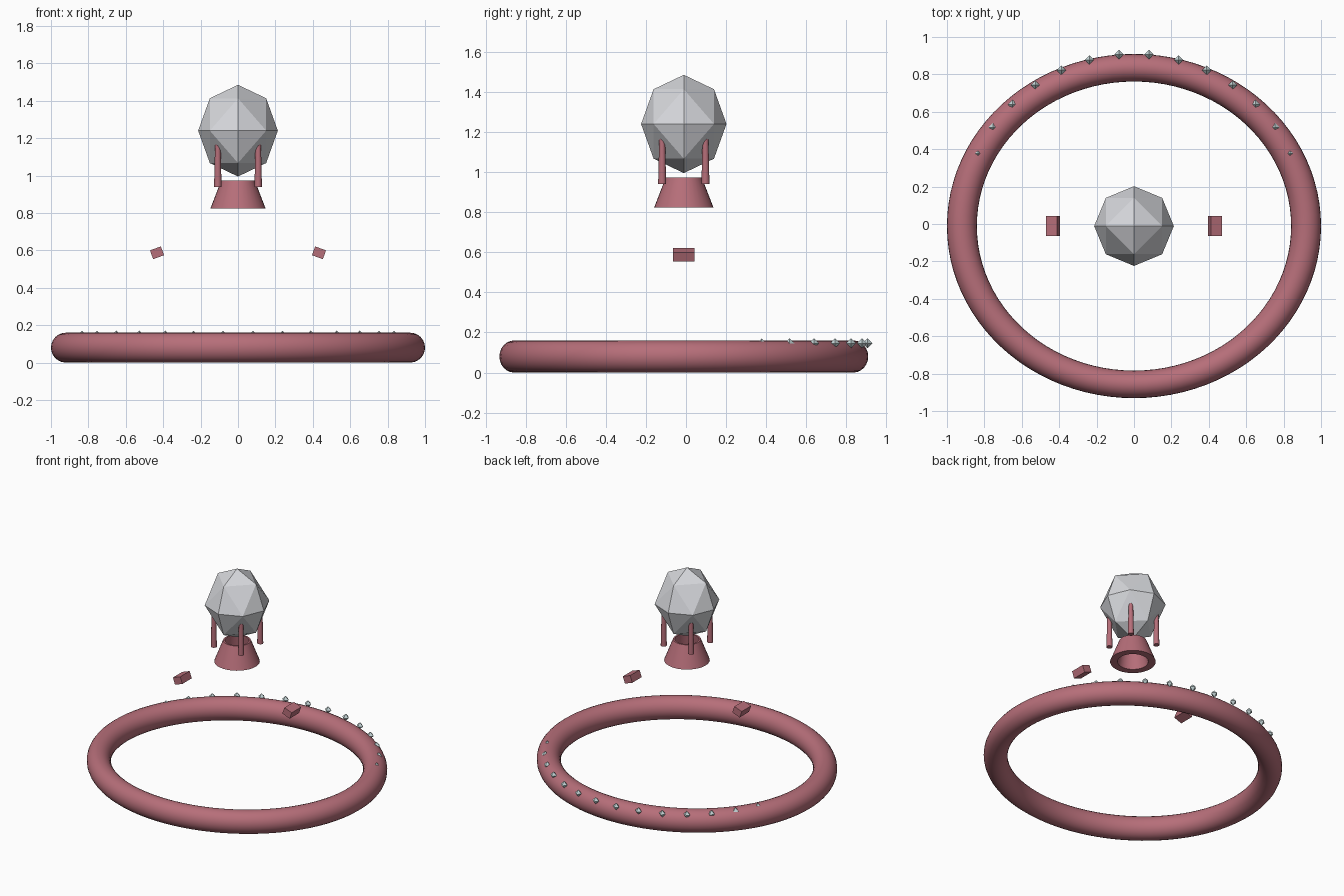
import bpy
import bmesh
from itertools import product
from math import radians, sin, cos, pi
from mathutils import Vector

if "Cube" in bpy.data.objects:
    bpy.data.objects.remove(bpy.data.objects["Cube"], do_unlink=True)

Y0 = -0.011  # depth offset shared by every part


def material(name, rgb):
    mat = bpy.data.materials.new(name)
    mat.use_nodes = True
    color = (*rgb, 1.0)
    mat.diffuse_color = color
    mat.node_tree.nodes["Principled BSDF"].inputs["Base Color"].default_value = color
    return mat


rose = material("rose_metal", (0.47, 0.157, 0.192))
clear = material("clear_stone", (0.67, 0.68, 0.71))
pale = material("pale_stone", (0.56, 0.67, 0.68))


def finish(name, bm, mat, location, smooth=False):
    bmesh.ops.recalc_face_normals(bm, faces=bm.faces)
    mesh = bpy.data.meshes.new(name)
    bm.to_mesh(mesh)
    bm.free()
    mesh.materials.append(mat)
    obj = bpy.data.objects.new(name, mesh)
    obj.location = location
    bpy.context.collection.objects.link(obj)
    if smooth:
        bpy.ops.object.select_all(action="DESELECT")
        obj.select_set(True)
        bpy.context.view_layer.objects.active = obj
        bpy.ops.object.shade_smooth_by_angle(angle=radians(35))
    return obj


def lathe(name, profile, mat, location, steps, y_scale=1.0):
    """Spin a closed (radius, height) profile around z."""
    bm = bmesh.new()
    rings = []
    for i in range(steps):
        a = 2 * pi * i / steps
        rings.append([bm.verts.new((r * cos(a), r * sin(a) * y_scale, z)) for r, z in profile])
    n = len(profile)
    for i in range(steps):
        a, b = rings[i], rings[(i + 1) % steps]
        for j in range(n):
            k = (j + 1) % n
            bm.faces.new((a[j], b[j], b[k], a[k]))
    return finish(name, bm, mat, location, True)


def faceted_stone(name, radius, half_height, max_axes, mat, location):
    """Octahedron (max_axes 1) or its rounded subdivision (max_axes 2)."""
    bm = bmesh.new()
    for p in product((-1, 0, 1), repeat=3):
        if 1 <= sum(map(abs, p)) <= max_axes:
            v = Vector(p).normalized()
            bm.verts.new((v.x * radius, v.y * radius, v.z * half_height))
    bmesh.ops.convex_hull(bm, input=bm.verts)
    return finish(name, bm, mat, location)


# Band: slightly oval ring lying flat
tube = [(0.92 + 0.08 * cos(2 * pi * i / 24), 0.08 * sin(2 * pi * i / 24)) for i in range(24)]
lathe("band", tube, rose, (0, Y0, 0.08), 96, 0.92)

# Row of small stones along the back of the band
for i in range(14):
    a = radians(25 + 10 * i)
    faceted_stone(f"accent_stone_{i + 1}", 0.025, 0.025, 1, pale,
                  (0.92 * cos(a), 0.92 * sin(a) + Y0, 0.146))

# Main stone and the hollow flared cup under it
faceted_stone("main_stone", 0.213, 0.245, 2, clear, (0, Y0, 1.24))
cup = [(0.148, 0), (0.09, 0.15), (0.078, 0.15), (0.1, 0)]
lathe("cup", cup, rose, (0, Y0, 0.823), 32)

# Four tapered prongs on the diagonals
for sx, sy in product((-1, 1), repeat=2):
    bm = bmesh.new()
    bmesh.ops.create_cone(bm, cap_ends=True, segments=12, radius1=0.02,
                          radius2=0.014, depth=0.26)
    side = ("front" if sy < 0 else "back") + ("_left" if sx > 0 else "_right")
    finish("prong_" + side, bm, rose, (sx * 0.108, sy * 0.108 + Y0, 1.07), True)

# Pair of shoulder blocks tilted up toward the centre
for sx, side in ((1, "left"), (-1, "right")):
    bm = bmesh.new()
    bmesh.ops.create_cube(bm, size=1)
    bmesh.ops.scale(bm, vec=(0.062, 0.106, 0.05), verts=bm.verts)
    block = finish("shoulder_" + side, bm, rose, (sx * 0.433, Y0, 0.587))
    block.rotation_euler.y = sx * radians(20)
